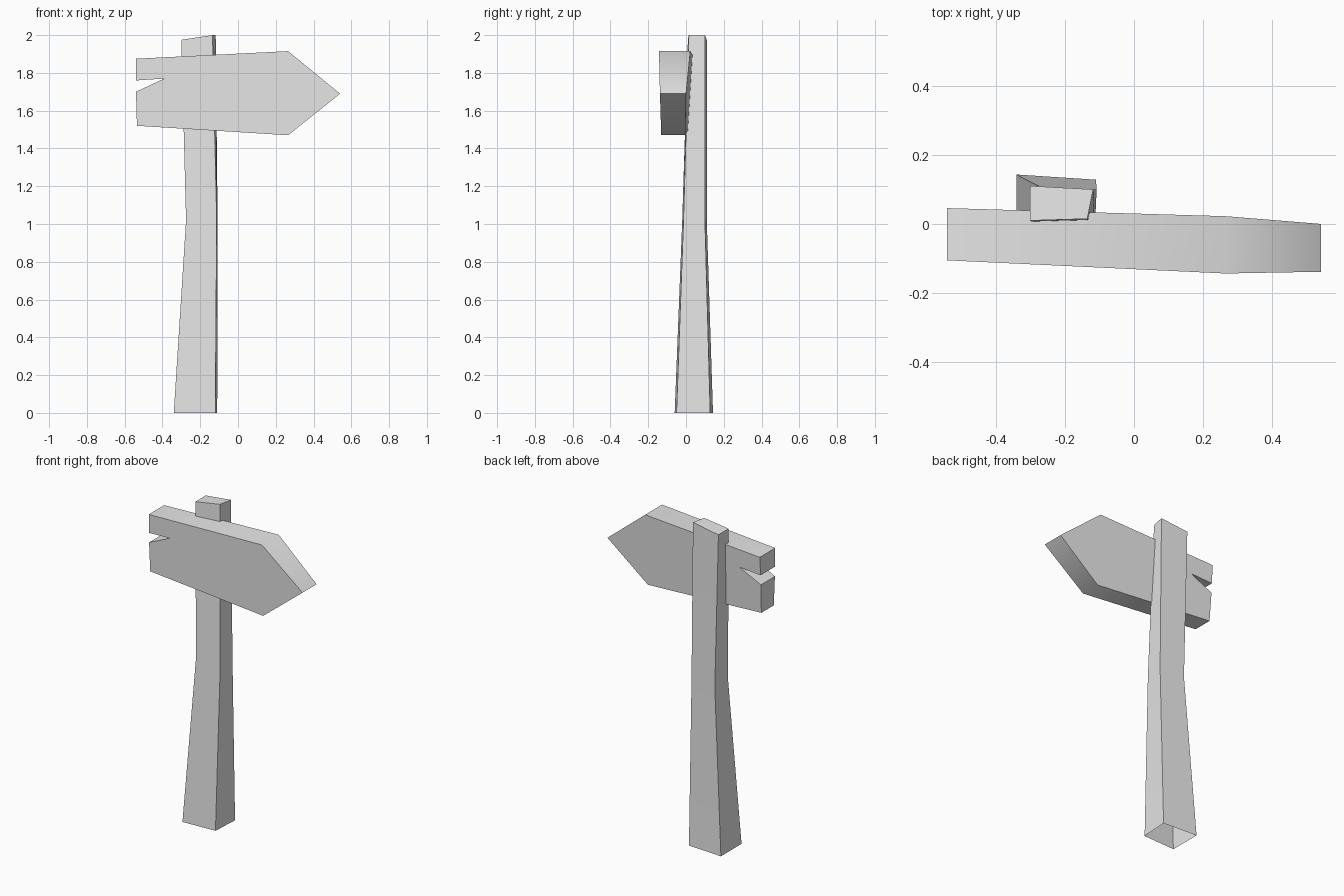
import bpy, bmesh
from math import radians

cube = bpy.data.objects.get("Cube")
if cube:
    bpy.data.objects.remove(cube, do_unlink=True)

grey = bpy.data.materials.new("plain_grey")
grey.use_nodes = True
grey.diffuse_color = (0.8, 0.8, 0.8, 1)
grey.node_tree.nodes["Principled BSDF"].inputs["Base Color"].default_value = (0.8, 0.8, 0.8, 1)


def loft(name, rings, cap_start=True):
    """Skin a list of matching vertex rings and cap the ends."""
    bm = bmesh.new()
    loops = [[bm.verts.new(p) for p in ring] for ring in rings]
    count = len(loops[0])
    for a, b in zip(loops, loops[1:]):
        for i in range(count):
            j = (i + 1) % count
            bm.faces.new((a[i], a[j], b[j], b[i]))
    bm.faces.new(loops[-1])
    if cap_start:
        bm.faces.new(loops[0][::-1])
    bmesh.ops.recalc_face_normals(bm, faces=bm.faces[:])
    mesh = bpy.data.meshes.new(name)
    bm.to_mesh(mesh)
    bm.free()
    mesh.materials.append(grey)
    obj = bpy.data.objects.new(name, mesh)
    bpy.context.collection.objects.link(obj)
    bpy.ops.object.select_all(action='DESELECT')
    obj.select_set(True)
    bpy.context.view_layer.objects.active = obj
    bpy.ops.object.shade_smooth_by_angle(angle=radians(45))
    return obj


# Crooked post, open underneath: front left, front right, back right, back left
loft("post", [
    [(-0.34, -0.06, 0), (-0.12, -0.05, 0), (-0.11, 0.128, 0), (-0.34, 0.143, 0)],
    [(-0.275, -0.02, 1.02), (-0.113, -0.013, 1.02), (-0.108, 0.1, 1.02), (-0.275, 0.11, 1.02)],
    [(-0.30, 0.01, 1.975), (-0.135, 0.015, 2), (-0.118, 0.1, 2), (-0.30, 0.11, 1.975)],
], cap_start=False)

# Arrow board with a split in its tail: x, z and front depth of each corner
outline = [
    (-0.54, 1.875, -0.105), (-0.54, 1.76, -0.104), (-0.39, 1.77, -0.112),
    (-0.54, 1.70, -0.102), (-0.535, 1.52, -0.098), (0.265, 1.47, -0.131),
    (0.54, 1.69, -0.138), (0.265, 1.915, -0.143),
]
front = [(x, y, z) for x, z, y in outline]
back = [(x, 0.031 - 0.032 * x + 0.06 * (z - 1.915), z) for x, z, y in outline]
loft("arrow_board", [front, back])
